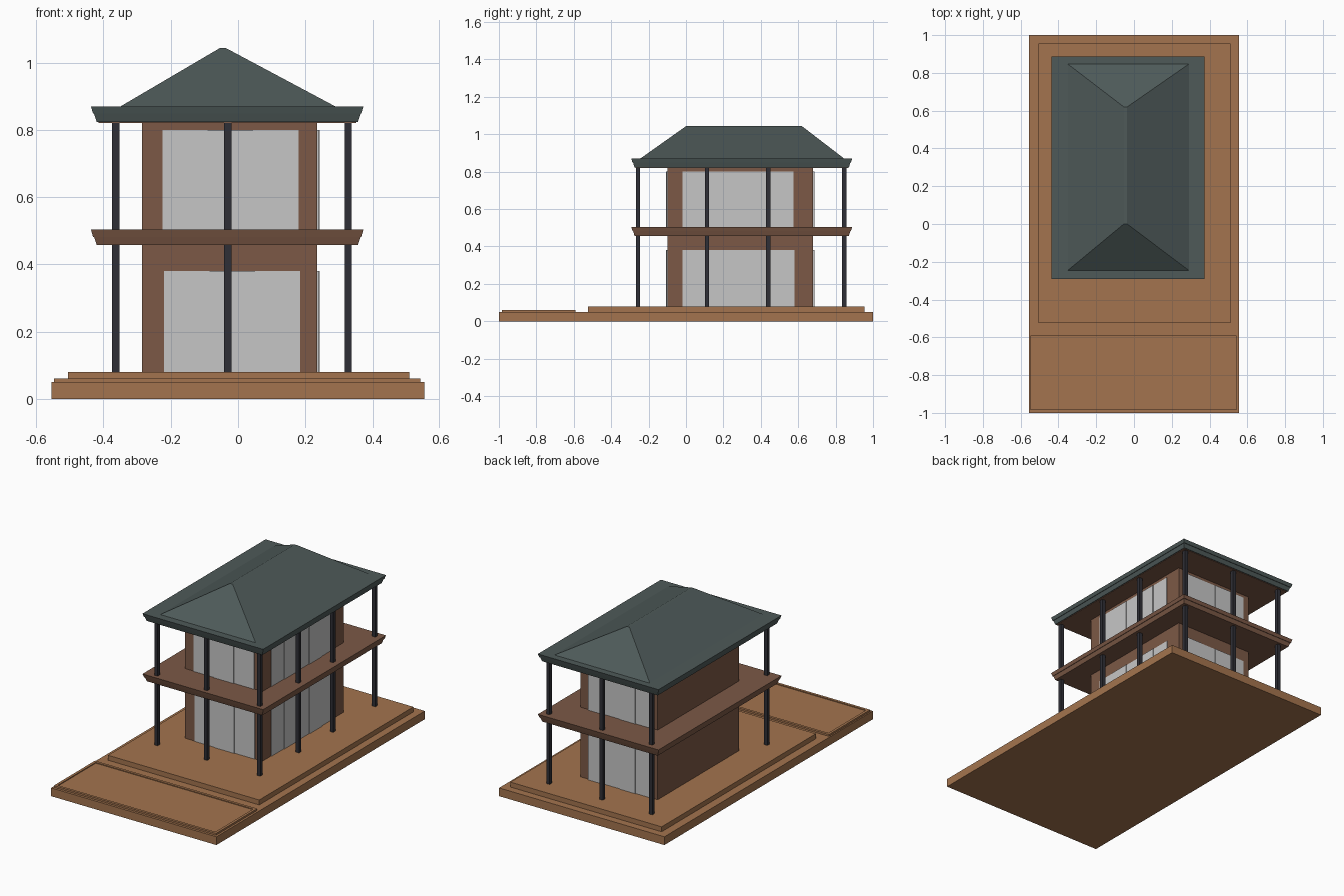
import bpy, bmesh

if "Cube" in bpy.data.objects:
    bpy.data.objects.remove(bpy.data.objects["Cube"])


def material(name, hexcode):
    def lin(c):
        return c / 12.92 if c <= 0.04045 else ((c + 0.055) / 1.055) ** 2.4
    m = bpy.data.materials.new(name)
    rgb = [lin(int(hexcode[i:i + 2], 16) / 255) for i in (0, 2, 4)]
    m.diffuse_color = (*rgb, 1)
    m.use_nodes = True
    m.node_tree.nodes["Principled BSDF"].inputs["Base Color"].default_value = m.diffuse_color
    return m


TERRACE = material("terrace tan", "A4744E")
WALL = material("wall brown", "7C5946")
ROOF = material("slate green", "4E5A59")
POST = material("post charcoal", "2F2F36")
GLASS = material("pale glass", "C6C6C6")


def frustum(name, mat, low, high, z0, z1):
    """Solid between two rectangles (x0, x1, y0, y1) at heights z0 and z1."""
    bm = bmesh.new()
    rings = []
    for (x0, x1, y0, y1), z in ((low, z0), (high, z1)):
        rings.append([bm.verts.new((x, y, z)) for x, y in
                      ((x0, y0), (x1, y0), (x1, y1), (x0, y1))])
    bm.faces.new(rings[0][::-1])
    bm.faces.new(rings[1])
    for i in range(4):
        j = (i + 1) % 4
        bm.faces.new((rings[0][i], rings[0][j], rings[1][j], rings[1][i]))
    mesh = bpy.data.meshes.new(name)
    bm.to_mesh(mesh)
    bm.free()
    mesh.materials.append(mat)
    ob = bpy.data.objects.new(name, mesh)
    bpy.context.collection.objects.link(ob)
    return ob


def box(name, mat, rect, z0, z1):
    return frustum(name, mat, rect, rect, z0, z1)


def inset(rect, d):
    return rect[0] + d, rect[1] - d, rect[2] + d, rect[3] - d


# Ground slab and house plinth
box("ground_slab", TERRACE, (-0.555, 0.555, -1, 1), 0, 0.05)
box("plinth", TERRACE, (-0.505, 0.51, -0.525, 0.955), 0.05, 0.08)

# Front court: raised rim around a slightly lower panel
court = (-0.547, 0.542, -0.985, -0.59)
cx0, cx1, cy0, cy1 = court
r = 0.016
box("court_panel", TERRACE, inset(court, r), 0.05, 0.056)
box("court_rim_front", TERRACE, (cx0, cx1, cy0, cy0 + r), 0.05, 0.061)
box("court_rim_back", TERRACE, (cx0, cx1, cy1 - r, cy1), 0.05, 0.061)
box("court_rim_left", TERRACE, (cx0, cx0 + r, cy0 + r, cy1 - r), 0.05, 0.061)
box("court_rim_right", TERRACE, (cx1 - r, cx1, cy0 + r, cy1 - r), 0.05, 0.061)

# House body
WX0, WX1, WY0, WY1 = -0.285, 0.235, -0.1, 0.678
box("house_walls", WALL, (WX0, WX1, WY0, WY1), 0.08, 0.825)

# Balcony floor and eaves share the same stepped edge
eave = (-0.437, 0.373, -0.292, 0.888)
for part, mat, z in (("balcony", WALL, 0.457), ("eave", ROOF, 0.823)):
    frustum(part + "_lower_step", mat, inset(eave, 0.017), inset(eave, 0.009),
            z, z + 0.025)
    frustum(part + "_upper_step", mat, inset(eave, 0.006), eave,
            z + 0.025, z + 0.046)
box("soffit", WALL, inset(eave, 0.022), 0.820, 0.824)

# Hipped roof with a narrow flat ridge
frustum("hip_roof", ROOF, (-0.352, 0.292, -0.247, 0.848),
        (-0.054, -0.036, 0.0, 0.62), 0.868, 1.043)

# Posts: full rows front and back, two more along the right side
post_x, post_y = (-0.363, -0.031, 0.327), (-0.257, 0.112, 0.440, 0.846)
spots = [(x, y) for x in post_x for y in (post_y[0], post_y[-1])]
spots += [(post_x[-1], y) for y in post_y[1:-1]]
for i, (x, y) in enumerate(spots):
    box(f"post_{i + 1}", POST, (x - 0.011, x + 0.011, y - 0.011, y + 0.011),
        0.08, 0.823)


# Sliding window panes, alternately set nearer to and farther from the wall
def windows(name, side, start, end, count, z0, z1):
    step = (end - start) / count
    for i in range(count):
        a, b = start + i * step, start + (i + 1) * step
        d = 0.008 if i % 2 else 0.004
        rect = {"front": (a, b, WY0 - d, WY0 + 0.002),
                "back": (a, b, WY1 - 0.002, WY1 + d),
                "right": (WX1 - 0.002, WX1 + d, a, b)}[side]
        box(f"{name}_{side}_pane_{i + 1}", GLASS, rect, z0, z1)


for floor, z0, z1, s in (("lower", 0.08, 0.381, 0.005), ("upper", 0.503, 0.80, 0)):
    windows(floor, "front", -0.225 + s, 0.18 + s, 3, z0, z1)
    windows(floor, "right", -0.02, 0.575 + s, 5, z0, z1)
    windows(floor, "back", -0.245, 0.178, 4, z0, z1)
